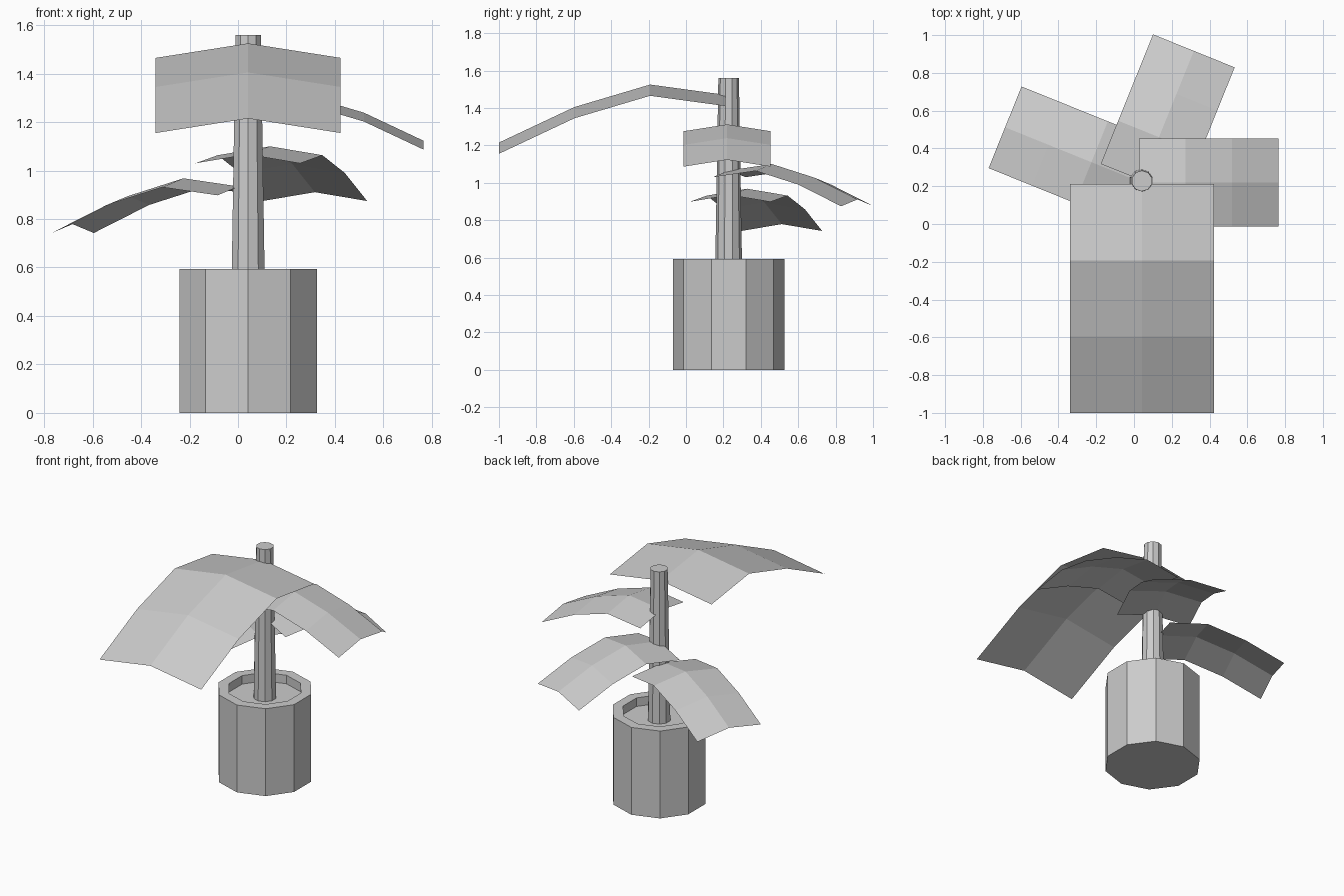
import bpy, bmesh
from math import sin, cos, pi, radians

if "Cube" in bpy.data.objects:
    bpy.data.objects.remove(bpy.data.objects["Cube"])

CX, CY = 0.042, 0.228
SIDES = 10


def finish(name, bm):
    mesh = bpy.data.meshes.new(name)
    bm.normal_update()
    bm.to_mesh(mesh)
    bm.free()
    obj = bpy.data.objects.new(name, mesh)
    bpy.context.collection.objects.link(obj)
    return obj


def lathe(name, profile):
    """Stack ten-sided rings (radius, z) and cap both ends."""
    bm = bmesh.new()
    rings = []
    for r, z in profile:
        rings.append([bm.verts.new((CX + r * cos(pi / 2 + 2 * pi * i / SIDES),
                                    CY + r * sin(pi / 2 + 2 * pi * i / SIDES), z))
                      for i in range(SIDES)])
    for a, b in zip(rings, rings[1:]):
        for i in range(SIDES):
            j = (i + 1) % SIDES
            bm.faces.new((a[i], a[j], b[j], b[i]))
    bm.faces.new(rings[0][::-1])
    bm.faces.new(rings[-1])
    return finish(name, bm)


def leaf(name, base, angle, peak, scale):
    """Arched, creased sheet: three segments long, two wide."""
    heights = (-0.055, 0.0, -0.12, -0.31)
    ux, uy = cos(radians(angle)), sin(radians(angle))
    bm = bmesh.new()
    rows = []
    for i, h in enumerate(heights):
        row = []
        for side in (-1, 0, 1):
            d, w = 0.404 * i * scale, 0.382 * side * scale
            z = peak + (h - 0.06 * abs(side)) * scale
            row.append(bm.verts.new((base[0] + ux * d - uy * w,
                                     base[1] + uy * d + ux * w, z)))
        rows.append(row)
    for a, b in zip(rows, rows[1:]):
        for k in range(2):
            bm.faces.new((a[k], b[k], b[k + 1], a[k + 1]))
    return finish(name, bm)


# Pot with recessed soil
lathe("pot", [(0.298, 0), (0.298, 0.593), (0.232, 0.593), (0.232, 0.535)])

# Tapered stem
lathe("stem", [(0.072, 0.535), (0.055, 1.56)])

# Leaves, top to bottom
leaf("leaf_front", (0.042, 0.212), -90, 1.525, 1.0)
leaf("leaf_right", (0.027, 0.22), 0, 1.312, 0.61)
leaf("leaf_back", (0.04, 0.231), 68, 1.10, 0.61)
leaf("leaf_left", (0.003, 0.235), 158, 0.968, 0.61)
